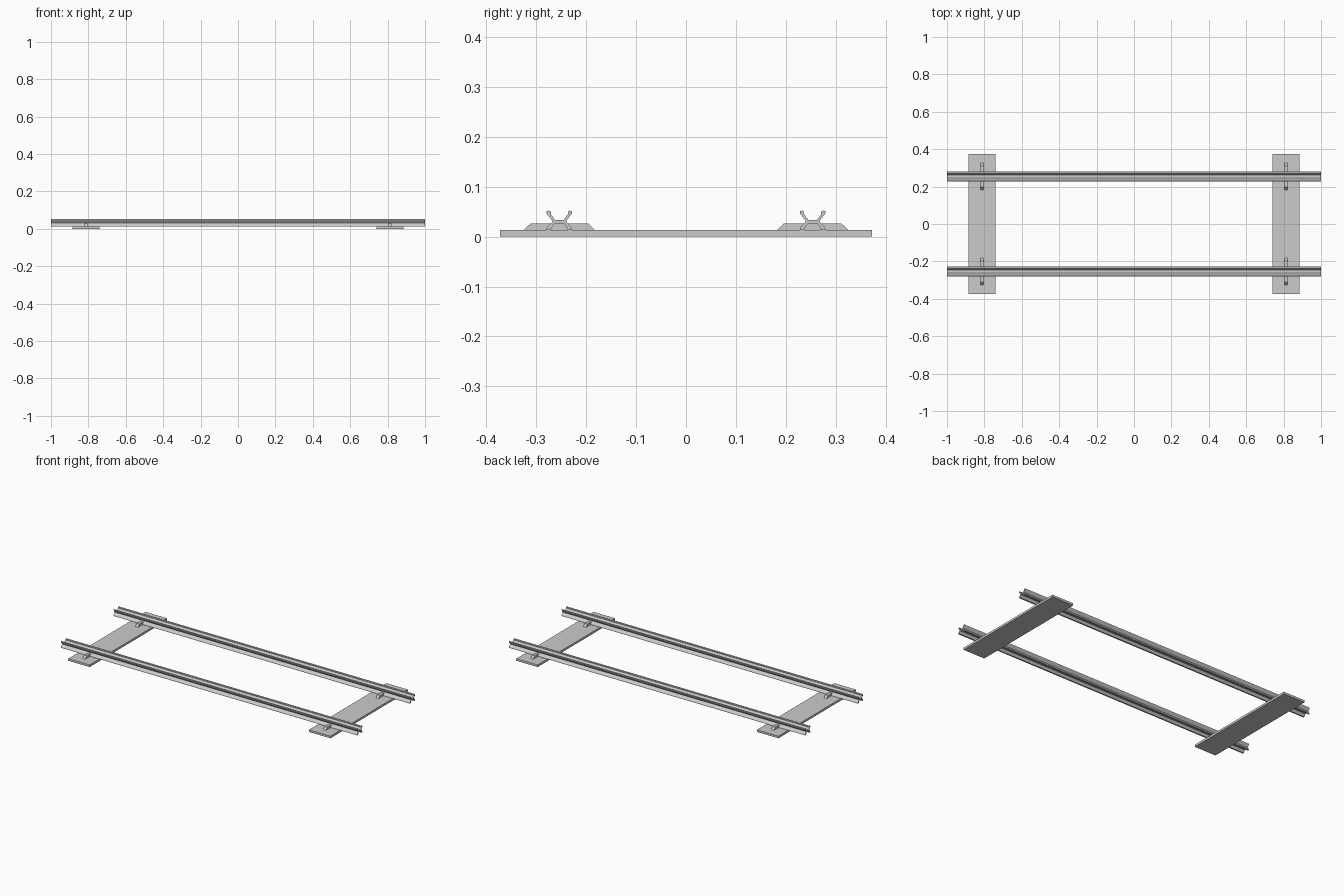
import bpy, bmesh

if "Cube" in bpy.data.objects:
    bpy.data.objects.remove(bpy.data.objects["Cube"])


def extrude_x(name, profile, x0, x1):
    """Solid made by sweeping a (y, z) profile from x0 to x1."""
    bm = bmesh.new()
    face = bm.faces.new([bm.verts.new((x0, y, z)) for y, z in profile])
    res = bmesh.ops.extrude_face_region(bm, geom=[face])
    moved = [g for g in res["geom"] if isinstance(g, bmesh.types.BMVert)]
    bmesh.ops.translate(bm, verts=moved, vec=(x1 - x0, 0, 0))
    bmesh.ops.recalc_face_normals(bm, faces=bm.faces[:])
    mesh = bpy.data.meshes.new(name)
    bm.to_mesh(mesh)
    bm.free()
    obj = bpy.data.objects.new(name, mesh)
    bpy.context.collection.objects.link(obj)
    return obj


PLATE_X, RAIL_Y, PLATE_TOP = 0.8125, 0.254, 0.013

# Half cross-section of a rail: valley, flared horn, waist, splayed foot
half = [(0.009, 0.034), (0.017, 0.045), (0.017, 0.050), (0.020, 0.0525),
        (0.026, 0.051), (0.025, 0.046), (0.014, 0.032), (0.015, 0.029),
        (0.025, 0.018), (0.026, 0.013), (0.017, 0.013), (0.016, 0.017),
        (0.009, 0.027)]
section = half + [(-y, z) for y, z in reversed(half)]

# Trapezoid clip that holds the rail on the plate
clip = [(-0.072, PLATE_TOP), (0.072, PLATE_TOP), (0.057, 0.027), (-0.057, 0.027)]

# Sleeper plates
for sx, end in ((-1, "left"), (1, "right")):
    extrude_x("sleeper_" + end,
              [(-0.373, 0), (0.373, 0), (0.373, PLATE_TOP), (-0.373, PLATE_TOP)],
              sx * PLATE_X - 0.0725, sx * PLATE_X + 0.0725)

for sy, side in ((-1, "front"), (1, "back")):
    # Rails
    extrude_x("rail_" + side, [(sy * RAIL_Y + y, z) for y, z in section], -1, 1)
    # Rail clips
    for sx, end in ((-1, "left"), (1, "right")):
        extrude_x("clip_%s_%s" % (side, end),
                  [(sy * RAIL_Y + y, z) for y, z in clip],
                  sx * PLATE_X - 0.009, sx * PLATE_X + 0.009)
